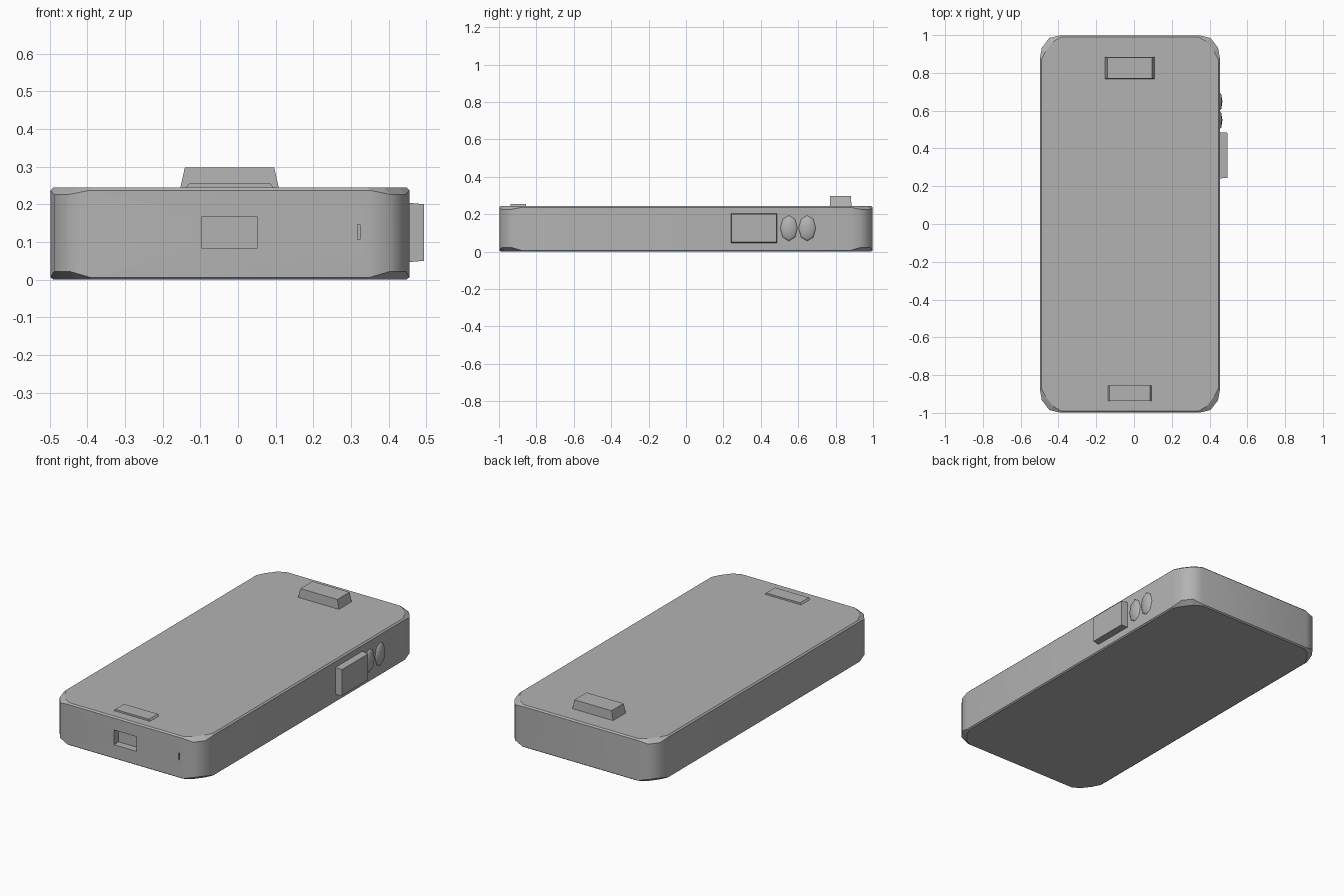
import bpy, bmesh, math
from mathutils import Vector

if "Cube" in bpy.data.objects:
    bpy.data.objects.remove(bpy.data.objects["Cube"])

grey = bpy.data.materials.new("grey plastic")
grey.diffuse_color = (0.45, 0.45, 0.45, 1)
grey.use_nodes = True
grey.node_tree.nodes["Principled BSDF"].inputs["Base Color"].default_value = grey.diffuse_color


def finish(name, bm):
    """Turn a bmesh into a named object."""
    bmesh.ops.recalc_face_normals(bm, faces=bm.faces)
    me = bpy.data.meshes.new(name)
    bm.to_mesh(me)
    bm.free()
    me.materials.append(grey)
    ob = bpy.data.objects.new(name, me)
    bpy.context.collection.objects.link(ob)
    return ob


def block(name, lo, hi, axis=2, side=1, taper=(0, 0, 0)):
    """Box from lo to hi whose end on the given axis and side is drawn in by taper."""
    bm = bmesh.new()
    bmesh.ops.create_cube(bm, size=1)
    lo, hi = Vector(lo), Vector(hi)
    mid, size = (lo + hi) / 2, hi - lo
    for v in bm.verts:
        end = v.co[axis] * side > 0
        v.co = Vector([mid[i] + v.co[i] * (size[i] - (2 * taper[i] if end else 0))
                       for i in range(3)])
    return finish(name, bm)


# Body: stacked rings of a rounded rectangle, edges dipping at the corners
X0, X1, Y = -0.498, 0.455, 0.998
CORNER = [(0.0, 0.12), (0.01, 0.065), (0.05, 0.013), (0.105, 0.0)]


def ring(bm, inset, corner_inset, z, corner_z):
    verts = []
    for sx, sy in ((-1, -1), (1, -1), (1, 1), (-1, 1)):
        pts = list(enumerate(CORNER))
        for i, (a, b) in (pts if sx * sy > 0 else pts[::-1]):
            mid = i in (1, 2)
            d = inset + (corner_inset if mid else 0)
            cx = X1 if sx > 0 else X0
            verts.append(bm.verts.new((cx - sx * (a + d), sy * (Y - b - d),
                                       corner_z if mid else z)))
    return verts


bm = bmesh.new()
rings = [ring(bm, 0.008, 0.012, 0.0, 0.0), ring(bm, 0, 0, 0.006, 0.022),
         ring(bm, 0, 0, 0.237, 0.226), ring(bm, 0.008, 0.012, 0.245, 0.245)]
for low, high in zip(rings, rings[1:]):
    for i in range(len(low)):
        j = (i + 1) % len(low)
        bm.faces.new((low[i], low[j], high[j], high[i]))
bm.faces.new(rings[0][::-1])
bm.faces.new(rings[-1])
body = finish("body", bm)

# Charging port and small pinhole sunk into the front end
cutters = [block("port_cutter", (-0.095, -1.1, 0.083), (0.05, -0.955, 0.168)),
           block("pinhole_cutter", (0.317, -1.1, 0.106), (0.324, -0.975, 0.146))]
for c in cutters:
    mod = body.modifiers.new(c.name, 'BOOLEAN')
    mod.object, mod.operation, mod.solver = c, 'DIFFERENCE', 'EXACT'
bpy.context.view_layer.objects.active = body
for c in cutters:
    bpy.ops.object.modifier_apply(modifier=c.name)
    bpy.data.objects.remove(c)

# Smooth only across the upright edges of the rounded corners
bm = bmesh.new()
bm.from_mesh(body.data)
for f in bm.faces:
    f.smooth = True
for e in bm.edges:
    d = (e.verts[0].co - e.verts[1].co).normalized()
    e.smooth = abs(d.z) > 0.9 and e.calc_face_angle(3) < math.radians(45)
bm.to_mesh(body.data)
bm.free()

# Raised block at the back and thin bar at the front of the top face
block("top_block", (-0.155, 0.768, 0.235), (0.11, 0.885, 0.298), taper=(0.014, 0.003, 0))
block("top_bar", (-0.142, -0.937, 0.238), (0.098, -0.856, 0.255), taper=(0.012, 0, 0))

# Rocker switch on the right side
block("side_rocker", (0.44, 0.24, 0.045), (0.494, 0.487, 0.205), axis=0,
      taper=(0, 0.004, 0.005))

# Two faceted domed buttons behind the rocker
for n, y in enumerate((0.55, 0.648)):
    bm = bmesh.new()
    bmesh.ops.create_uvsphere(bm, u_segments=8, v_segments=4, radius=1)
    for v in bm.verts:
        p = v.co.copy()
        v.co = (0.448 + 0.02 * p.z, y + 0.054 * p.x, 0.125 + 0.08 * p.y)
    ob = finish(f"side_button_{n + 1}", bm)
    for f in ob.data.polygons:
        f.use_smooth = True
